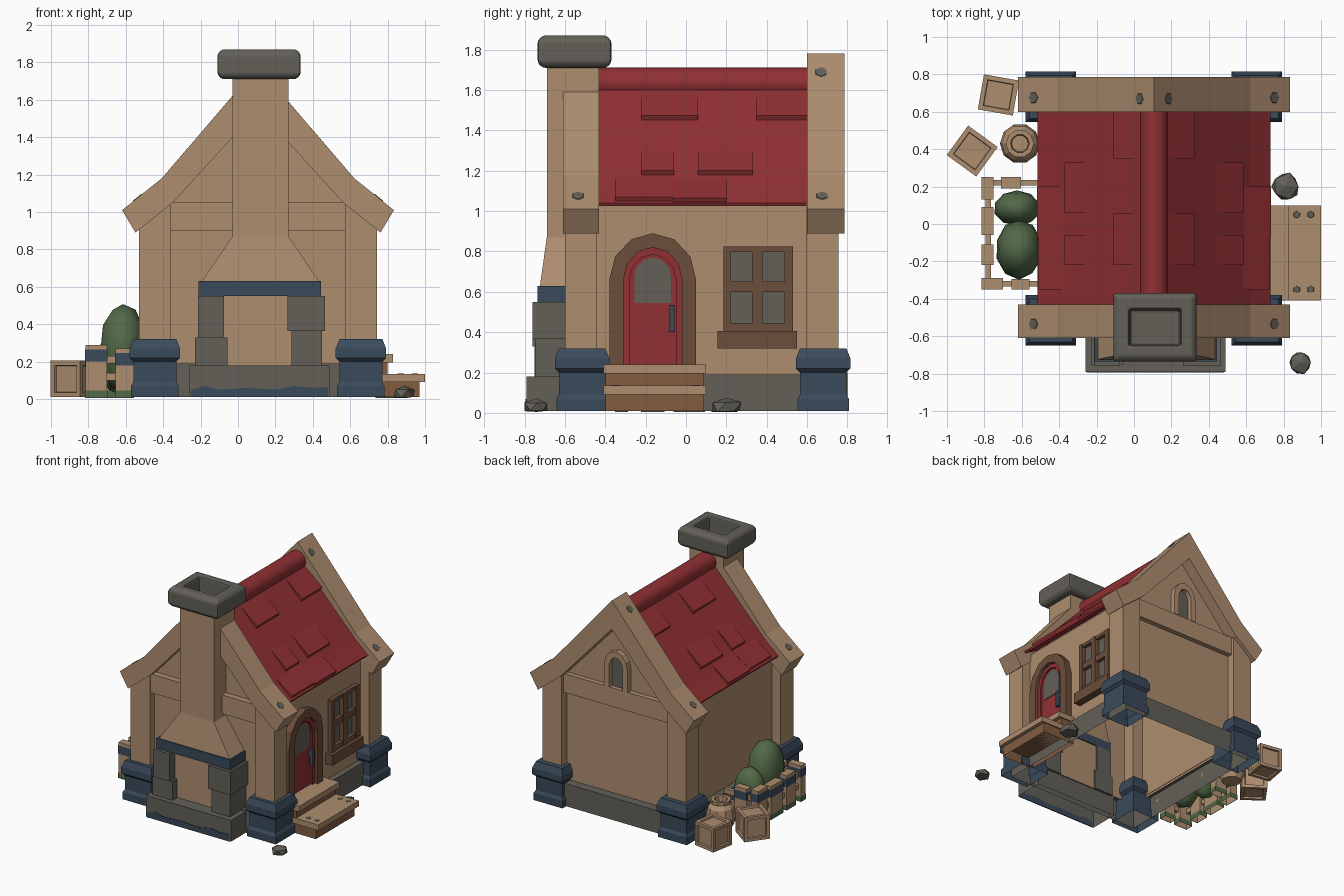
import bpy, bmesh, math, random
from mathutils import Matrix, Vector

if "Cube" in bpy.data.objects:
    bpy.data.objects.remove(bpy.data.objects["Cube"])

random.seed(4)
C = 0.107  # x of the house centre line


def mat(name, r, g, b):
    m = bpy.data.materials.new(name)
    lin = [((c / 255 + 0.055) / 1.055) ** 2.4 for c in (r, g, b)]
    m.diffuse_color = (*lin, 1)
    m.use_nodes = True
    m.node_tree.nodes["Principled BSDF"].inputs["Base Color"].default_value = m.diffuse_color
    return m


TAN = mat("tan_wood", 173, 141, 111)
BROWN = mat("dark_brown_wood", 108, 78, 59)
STEP = mat("mid_brown_wood", 130, 92, 64)
RED = mat("red_paint", 145, 48, 51)
STONE = mat("grey_stone", 99, 96, 88)
BLUE = mat("slate_blue", 58, 74, 91)
GREEN = mat("leaf_green", 82, 105, 71)


def finish(name, bm, m, bevel=0, smooth=False):
    bmesh.ops.recalc_face_normals(bm, faces=bm.faces)
    for f in bm.faces:
        f.smooth = smooth and len(f.verts) < 5
    me = bpy.data.meshes.new(name)
    bm.to_mesh(me)
    bm.free()
    me.materials.append(m)
    ob = bpy.data.objects.new(name, me)
    bpy.context.collection.objects.link(ob)
    if bevel:
        mod = ob.modifiers.new("bevel", "BEVEL")
        mod.width, mod.segments = bevel, 2
    return ob


def loft(name, rings, m, bevel=0, bottom=True, top=True, smooth=False):
    """Skin a list of equal-length point rings and cap the ends."""
    bm = bmesh.new()
    vs = [[bm.verts.new(p) for p in r] for r in rings]
    n = len(vs[0])
    for a, b in zip(vs, vs[1:]):
        for i in range(n):
            bm.faces.new((a[i], a[(i + 1) % n], b[(i + 1) % n], b[i]))
    if bottom:
        bm.faces.new(vs[0][::-1])
    if top:
        bm.faces.new(vs[-1])
    return finish(name, bm, m, bevel, smooth)


def rect(x0, x1, y0, y1, z):
    return [(x0, y0, z), (x1, y0, z), (x1, y1, z), (x0, y1, z)]


def circle(x, y, r, z, n=10):
    return [(x + r * math.cos(2 * math.pi * i / n), y + r * math.sin(2 * math.pi * i / n), z) for i in range(n)]


def box(name, x0, x1, y0, y1, z0, z1, m, bevel=0, bottom=True):
    return loft(name, [rect(x0, x1, y0, y1, z0), rect(x0, x1, y0, y1, z1)], m, bevel, bottom)


def prism(name, pts, axis, a, b, m, smooth=False):
    """Extrude a (u, z) profile along x or y from a to b."""
    at = (lambda u, z, t: (t, u, z)) if axis == "x" else (lambda u, z, t: (u, t, z))
    return loft(name, [[at(u, z, t) for u, z in pts] for t in (a, b)], m, smooth=smooth)


def arch(c, z0, half, spring, top, n=6):
    pts = [(c - half * math.cos(math.pi * i / n), spring + (top - spring) * math.sin(math.pi * i / n)) for i in range(n + 1)]
    return [(c - half, z0)] + pts + [(c + half, z0)]


# Hollow stone foundation with a narrow ledge
ledge = [rect(-.5, .715, -.6, .76, .01), rect(-.5, .715, -.6, .76, .19), rect(-.45, .665, -.54, .69, .19)]
loft("foundation", ledge, STONE, bottom=False, top=False)

# Hollow wall body with gabled ends, open underneath
half = [(0.56, 0.17), (0.56, 1.03), (0.5, 1.07), (0, 1.6)]
outline = [(C + d, z) for d, z in half] + [(C - d, z) for d, z in half[2::-1]]
body = prism("walls", outline, "y", -0.54, 0.69, TAN)
bm = bmesh.new()
bm.from_mesh(body.data)
bmesh.ops.delete(bm, geom=[f for f in bm.faces if f.normal.z < -0.9], context="FACES")
bm.to_mesh(body.data)
bm.free()

# Corner posts on stepped plinths, and cross beams
for x in (-0.445, 0.657):
    for y in (-0.515, 0.68):
        box("corner_post", x - 0.085, x + 0.085, y - 0.085, y + 0.075, 0.25, 1.04, TAN)
        steps = [(0.01, .127), (.07, .127), (.09, .115), (.2, .115), (.22, .135), (.27, .135), (.32, .115)]
        loft("plinth", [rect(x - h, x + h, y - h, y + h, z) for z, h in steps], BLUE, bottom=False)
for y in (-0.59, 0.65):
    box("cross_beam", -0.4, 0.61, y, y + 0.08, 0.9, 1.05, TAN)


# Roof
def red_z(d):
    return 1.67 - d * 0.54 / 0.515 if d < 0.515 else 1.13 - (d - 0.515) * 0.09 / 0.105


def shingle(s, y0, y1, low):
    pts = [(low - 0.13, 0), (low, 0.018), (low + 0.005, -0.01)]
    prism("shingle", [(C + s * (d + h * 0.7), red_z(d) + h) for d, h in pts], "y", y0, y1, RED)


def bolt(p, normal, r=0.033):
    bm = bmesh.new()
    bmesh.ops.create_cone(bm, cap_ends=True, segments=6, radius1=r, radius2=r * 0.9, depth=0.006)
    rot = Vector(normal).to_track_quat("Z", "Y").to_matrix().to_4x4()
    bm.transform(Matrix.Translation(p) @ rot)
    finish("bolt", bm, STONE)


for s in (-1, 1):
    slab = [(0, 1.67), (0.515, 1.13), (0.622, 1.04), (0.615, 1.025), (0.505, 1.085), (0, 1.6)]
    prism("roof_slope", [(C + s * d, z) for d, z in slab], "y", -0.44, 0.61, RED)
    for y0, y1, low in ((-.22, .06, .205), (.35, .6, .205), (-.22, -.06, .465), (.06, .33, .465), (-.35, -.07, .605), (-.07, .2, .612)):
        shingle(s, y0, y1, low)
    # Curved gable boards; the front pair stops at the chimney
    for y0, y1, d, top, bot in ((-.61, -.43, .13, 1.628, 1.407), (.6, .785, 0, 1.78, 1.55)):
        board = [(0.727, 1.01), (0.515, 1.18), (d, top), (d, bot), (0.455, 1.05), (0.655, 0.89)]
        prism("gable_board", [(C + s * u, z) for u, z in board], "y", y0, y1, TAN)
        bolt((C + s * 0.645, y0 + 0.075, 1.076), (s * 0.63, 0, 0.77))
    bolt((C + s * 0.078, 0.67, 1.689), (s * 0.76, 0, 0.65))
ridge = [(C + 0.075 * math.cos(a * math.pi / 6), 1.636 + 0.075 * math.sin(a * math.pi / 6)) for a in range(12)]
prism("ridge_cap", ridge, "y", -0.44, 0.6, RED, smooth=True)

# Chimney
loft("chimney_stack", [rect(*r) for r in ((-.2, .44, -.725, -.53, .62), (-.03, .27, -.69, -.43, .87), (-.03, .27, -.69, -.43, 1.73))], TAN)
cap = [(.025, .025, 1.71), (0, 0, 1.735), (0, 0, 1.845), (.025, .025, 1.87), (.085, .085, 1.87), (.09, .09, 1.75)]
loft("chimney_cap", [rect(-.11 + a, .335 - a, -.735 + b, -.37 - b, z) for a, b, z in cap], STONE, 0.012)
box("mantel", -0.21, 0.445, -0.735, -0.53, 0.55, 0.63, BLUE)
for x0, x1, y, z0, z1 in ((-.23, -.055, -.75, .17, .33), (-.215, -.075, -.76, .33, .55), (.285, .45, -.745, .17, .365), (.265, .465, -.76, .365, .55)):
    box("hearth_pillar", x0, x1, y, -0.53, z0, z1, STONE)
box("firebox_back", -0.08, 0.3, -0.69, -0.54, 0.17, 0.56, TAN)
box("hearth_base", -0.26, 0.49, -0.79, -0.55, 0.01, 0.18, STONE, bottom=False)
wave = [(-.25, .01), (.48, .01), (.48, .065), (.4, .06), (.3, .07), (.2, .05), (.05, .06), (-.1, .05), (-.18, .07), (-.25, .05)]
prism("hearth_stain", wave, "y", -0.795, -0.788, BLUE)

# Door on the right side
D = -0.165
prism("door_frame", arch(D, .2, .215, .66, .89) + arch(D, .2, .145, .66, .82)[::-1], "x", .64, .72, BROWN)
prism("door", arch(D, .2, .147, .66, .822), "x", .64, .68, RED)
prism("door_rim", arch(D, .2, .147, .66, .822) + arch(D, .2, .115, .66, .785)[::-1], "x", .66, .695, RED)
prism("door_glass", arch(D, .545, .09, .68, .77), "x", .675, .685, STONE)
box("door_handle", .69, .718, -.083, -.056, .4, .535, BLUE, 0.006)
box("handle_mount", .67, .7, -.083, -.058, .48, .52, BLUE)

# Door steps
for x1, z in ((.83, .195), (1.0, .09)):
    box("step_tread", .68, x1, -.41, .10, z, z + .045, TAN)
    box("step_riser", .68, x1 - .03, -.4, .09, .01 if z < .1 else .13, z, STEP, bottom=False)
for x in (.87, .945):
    for y in (-.35, .05):
        bolt((x, y, .135), (0, 0, 1), 0.02)

# Side window
box("window_glass", .64, .67, .2, .51, .42, .8, STONE)
for y0, y1 in ((.185, .222), (.327, .38), (.488, .53)):
    box("window_upright", .64, .705, y0, y1, .4, .825, BROWN)
for z0, z1 in ((.4, .445), (.6, .65), (.797, .825)):
    box("window_rail", .64, .7, .19, .525, z0, z1, BROWN)
box("window_sill", .64, .728, .155, .55, .32, .405, BROWN)

# Arched gable window at the back
prism("gable_window_frame", arch(C, 1.05, .105, 1.22, 1.35) + arch(C, 1.05, .06, 1.22, 1.3)[::-1], "y", .66, .735, TAN)
prism("gable_window_glass", arch(C, 1.05, .062, 1.22, 1.3), "y", .66, .697, STONE)

# Picket fence on the left side
pickets = [(-.815, -.75, .13, .25, .29), (-.815, -.75, -.06, .09, .27), (-.815, -.75, -.22, -.11, .28), (-.815, -.70, -.35, -.29, .29),
           (-.655, -.56, -.35, -.295, .27), (-.71, -.605, .19, .25, .28)]
for x0, x1, y0, y1, h in pickets:
    box("picket", x0, x1, y0, y1, .01, h, TAN, bottom=False)
    for name, z0, z1, m in (("picket_band", h - .09, h - .025, BLUE), ("picket_grass", .005, .045, GREEN)):
        loft(name, [rect(x0 - .003, x1 + .003, y0 - .003, y1 + .003, z) for z in (z0, z1)], m, bottom=False, top=False)
for z in (.1, .19):
    box("fence_rail_side", -.795, -.765, -.33, .22, z, z + .04, TAN)
    for y in (-.335, .205):
        box("fence_rail_end", -.78, -.5, y, y + .03, z, z + .04, TAN)


# Bushes and loose rocks
def blob(name, p, r, m, sub, jitter, smooth=False):
    bm = bmesh.new()
    bmesh.ops.create_icosphere(bm, subdivisions=sub, radius=1)
    for v in bm.verts:
        k = 1 + random.uniform(-jitter, jitter)
        v.co = Vector([p[i] + v.co[i] * r[i] * k for i in range(3)])
        v.co.z = max(v.co.z, 0.005)
    return finish(name, bm, m, smooth=smooth)


blob("bush_large", (-.615, -.135, .27), (.125, .16, .24), GREEN, 2, .025, True)
blob("bush_small", (-.625, .085, .2), (.125, .095, .18), GREEN, 2, .025, True)
blob("rock", (.81, .2, .03), (.08, .08, .05), STONE, 1, .1)
blob("rock", (.89, -.74, .03), (.068, .066, .045), STONE, 1, .1)

# Barrel and crates
barrel = [(.01, .075), (.06, .1), (.12, .107), (.19, .095), (.22, .07), (.225, .075), (.25, .075), (.25, .05), (.2, .045)]
loft("barrel", [circle(-.61, .43, r, z) for z, r in barrel], TAN)
for x, y, a, size in ((-.725, .69, -10, .19), (-.865, .39, -36, .195)):
    bm = bmesh.new()
    bmesh.ops.create_cube(bm, size=size)
    bm.normal_update()
    sides = bm.faces[:]
    bmesh.ops.inset_individual(bm, faces=sides, thickness=.035)
    bm.normal_update()
    bmesh.ops.inset_individual(bm, faces=sides, thickness=.004, depth=-.014)
    bm.transform(Matrix.Translation((x, y, .01 + size / 2)) @ Matrix.Rotation(math.radians(a), 4, "Z"))
    finish("crate", bm, TAN)
